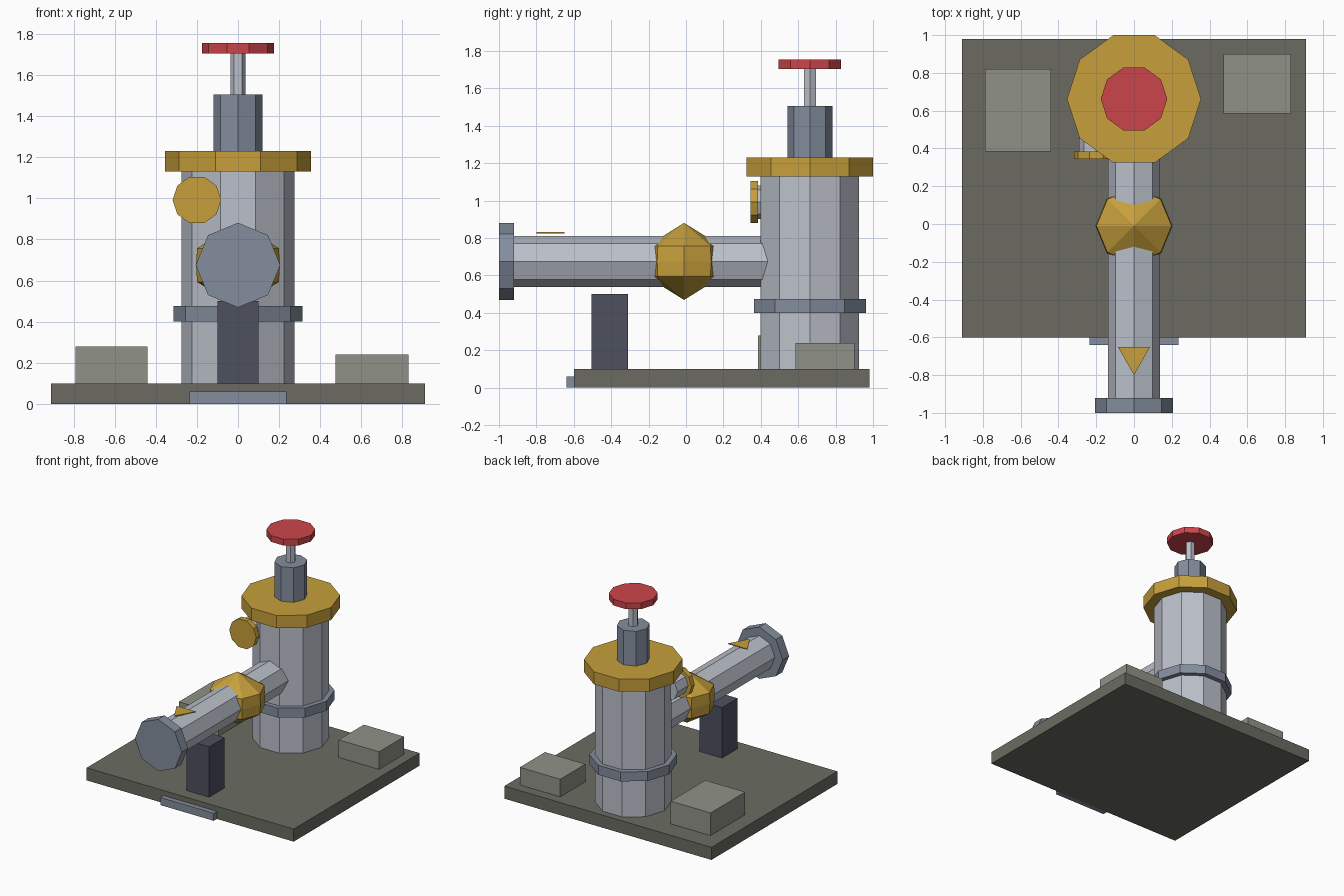
import bpy
import bmesh
from math import cos, sin, pi
from mathutils import Matrix, Vector

cube = bpy.data.objects.get("Cube")
if cube:
    bpy.data.objects.remove(cube, do_unlink=True)


def material(name, rgb):
    mat = bpy.data.materials.new(name)
    mat.use_nodes = True
    mat.diffuse_color = (*rgb, 1)
    mat.node_tree.nodes["Principled BSDF"].inputs["Base Color"].default_value = (*rgb, 1)
    return mat


steel = material("light steel", (0.50, 0.53, 0.59))
blue_grey = material("blue grey", (0.23, 0.27, 0.34))
gold = material("gold", (0.57, 0.35, 0.045))
red = material("red", (0.60, 0.06, 0.07))
base_grey = material("base grey", (0.145, 0.148, 0.122))
block_grey = material("block grey", (0.28, 0.29, 0.25))
slate = material("dark slate", (0.075, 0.082, 0.112))


def finish(name, bm, mat):
    bmesh.ops.recalc_face_normals(bm, faces=bm.faces)
    mesh = bpy.data.meshes.new(name)
    bm.to_mesh(mesh)
    bm.free()
    mesh.materials.append(mat)
    obj = bpy.data.objects.new(name, mesh)
    bpy.context.collection.objects.link(obj)
    return obj


def box(name, mat, xs, ys, zs):
    bm = bmesh.new()
    bmesh.ops.create_cube(bm, size=1)
    spans = (xs, ys, zs)
    for v in bm.verts:
        v.co = Vector([(a + b) / 2 + c * (b - a) for c, (a, b) in zip(v.co, spans)])
    return finish(name, bm, mat)


def prism(name, mat, sides, radius, centre, start, end, axis="Z"):
    """Regular prism from start to end along an axis, one corner towards +x."""
    bm = bmesh.new()
    ring = []
    for i in range(sides):
        a, b = radius * cos(2 * pi * i / sides), radius * sin(2 * pi * i / sides)
        if axis == "Z":
            co = (centre[0] + a, centre[1] + b, start)
        else:
            co = (centre[0] + a, start, centre[1] + b)
        ring.append(bm.verts.new(co))
    face = bm.faces.new(ring)
    top = bmesh.ops.extrude_face_region(bm, geom=[face])["geom"]
    step = Vector((0, 0, end - start)) if axis == "Z" else Vector((0, end - start, 0))
    bmesh.ops.translate(bm, vec=step, verts=[g for g in top if isinstance(g, bmesh.types.BMVert)])
    return finish(name, bm, mat)


def lathe(name, mat, profile, sides, centre):
    """Revolve (radius, height) points around a vertical axis."""
    bm = bmesh.new()
    verts = [bm.verts.new((r, 0, z)) for r, z in profile]
    edges = [bm.edges.new(pair) for pair in zip(verts, verts[1:])]
    bmesh.ops.spin(bm, geom=verts + edges, cent=(0, 0, 0), axis=(0, 0, 1),
                   angle=2 * pi, steps=sides)
    bmesh.ops.remove_doubles(bm, verts=bm.verts, dist=0.0005)
    bmesh.ops.transform(bm, matrix=Matrix.Translation(centre), verts=bm.verts)
    return finish(name, bm, mat)


# Base and blocks
box("base_slab", base_grey, (-0.91, 0.91), (-0.6, 0.98), (0, 0.1))
box("front_plate", blue_grey, (-0.235, 0.235), (-0.64, -0.6), (0, 0.06))
box("right_block", block_grey, (-0.79, -0.44), (0.385, 0.82), (0.1, 0.28))
box("left_block", block_grey, (0.475, 0.83), (0.585, 0.9), (0.1, 0.24))
box("pipe_support", slate, (-0.1, 0.1), (-0.505, -0.31), (0.1, 0.5))

# Upright column with its rings, bonnet, stem and handwheel
column = (0, 0.662)
for name, mat, sides, radius, low, high in (
    ("column_body", steel, 10, 0.276, 0.1, 1.13),
    ("column_collar", blue_grey, 10, 0.315, 0.4, 0.475),
    ("top_flange", gold, 10, 0.355, 1.13, 1.23),
    ("bonnet", blue_grey, 8, 0.12, 1.23, 1.505),
    ("valve_stem", steel, 6, 0.037, 1.505, 1.705),
    ("handwheel", red, 10, 0.176, 1.705, 1.755),
):
    prism(name, mat, sides, radius, column, low, high)

# Horizontal pipe with end flange and round fitting
pipe = (0, 0.675)
prism("pipe", steel, 8, 0.137, pipe, -0.95, 0.6, "Y")
prism("pipe_flange", blue_grey, 8, 0.206, pipe, -1.0, -0.92, "Y")
lathe("pipe_fitting", gold,
      [(0, -0.206), (0.199, -0.082), (0.204, 0), (0.199, 0.082), (0, 0.206)],
      8, (0, -0.01, 0.675))

# Gauge on the column
prism("gauge_neck", steel, 8, 0.09, (-0.2, 0.992), 0.38, 0.52, "Y")
prism("gauge_dial", gold, 10, 0.118, (-0.2, 0.992), 0.345, 0.385, "Y")

# Flow arrow above the pipe
bm = bmesh.new()
low, high = ([bm.verts.new((x, y, z)) for x, y in ((-0.085, -0.65), (0.085, -0.65), (0, -0.8))]
             for z in (0.825, 0.832))
bm.faces.new(low)
bm.faces.new(high)
for i in range(3):
    j = (i + 1) % 3
    bm.faces.new((low[i], low[j], high[j], high[i]))
finish("flow_arrow", bm, gold)
